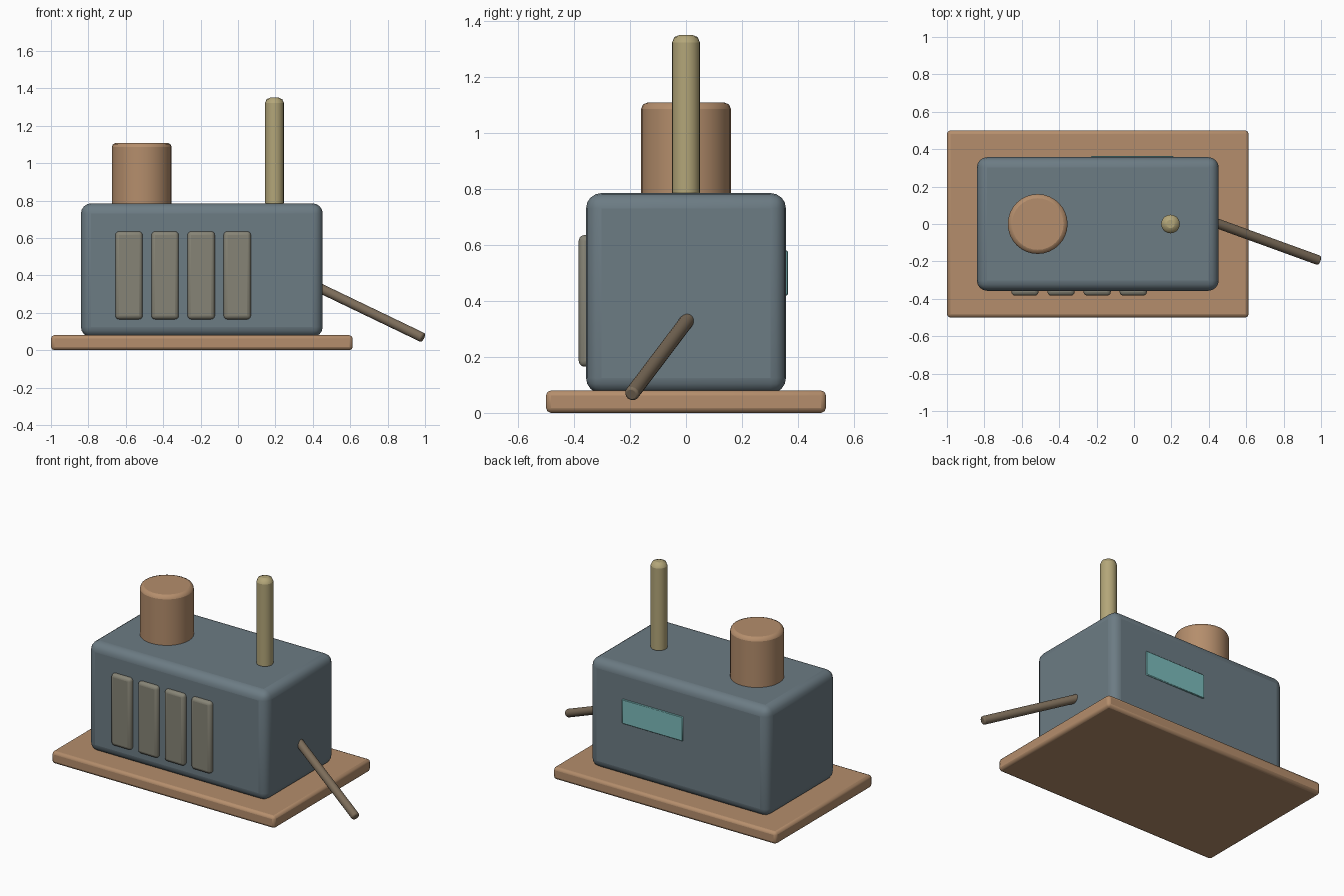
import bpy, math
from mathutils import Vector

if "Cube" in bpy.data.objects:
    bpy.data.objects.remove(bpy.data.objects["Cube"])


def material(name, rgb):
    m = bpy.data.materials.new(name)
    m.diffuse_color = (*rgb, 1)
    m.use_nodes = True
    m.node_tree.nodes["Principled BSDF"].inputs["Base Color"].default_value = m.diffuse_color
    return m


SLATE = material("slate", (0.15, 0.20, 0.23))
COPPER = material("copper", (0.46, 0.27, 0.15))
BRASS = material("brass", (0.45, 0.38, 0.19))
GREY = material("warm_grey", (0.24, 0.23, 0.18))
BROWN = material("brown", (0.20, 0.15, 0.10))
TEAL = material("teal", (0.20, 0.50, 0.50))


def finish(ob, name, mat, bevel, segments):
    ob.name = name
    ob.data.materials.append(mat)
    mod = ob.modifiers.new("bevel", "BEVEL")
    mod.width = bevel
    mod.segments = segments
    mod.limit_method = "ANGLE"
    mod.angle_limit = math.radians(40)
    bpy.ops.object.shade_smooth_by_angle(angle=math.radians(40))
    return ob


def box(name, lo, hi, mat, bevel, segments=3):
    lo, hi = Vector(lo), Vector(hi)
    bpy.ops.mesh.primitive_cube_add(size=1, location=(lo + hi) / 2)
    ob = bpy.context.object
    ob.scale = hi - lo
    bpy.ops.object.transform_apply(location=False, rotation=False, scale=True)
    return finish(ob, name, mat, bevel, segments)


def rod(name, start, end, radius, mat, bevel, segments=2, sides=32):
    start, end = Vector(start), Vector(end)
    axis = end - start
    bpy.ops.mesh.primitive_cylinder_add(
        vertices=sides, radius=radius, depth=axis.length,
        location=(start + end) / 2,
        rotation=axis.to_track_quat("Z", "Y").to_euler())
    return finish(bpy.context.object, name, mat, bevel, segments)


# Base plate and main housing
box("base_plate", (-1, -0.5, 0), (0.613, 0.5, 0.08), COPPER, 0.018, 2)
box("housing", (-0.84, -0.357, 0.07), (0.453, 0.357, 0.785), SLATE, 0.055, 4)

# Short wide stack and tall thin mast on the roof
rod("stack", (-0.515, 0, 0.76), (-0.515, 0, 1.108), 0.16, COPPER, 0.022)
rod("mast", (0.195, 0, 0.76), (0.195, 0, 1.35), 0.05, BRASS, 0.028, 2, 20)

# Four raised vent slats on the front
for i in range(4):
    x = -0.583 + i * 0.193
    box(f"vent_slat_{i + 1}", (x - 0.073, -0.383, 0.165),
        (x + 0.073, -0.33, 0.635), GREY, 0.02)

# Coloured window on the back
box("back_window", (-0.23, 0.33, 0.42), (0.21, 0.364, 0.58), TEAL, 0.004, 1)

# Sloping lever on the right side
rod("lever", (0.42, 0.012, 0.34), (0.99, -0.195, 0.066), 0.026, BROWN, 0.008, 2, 16)
